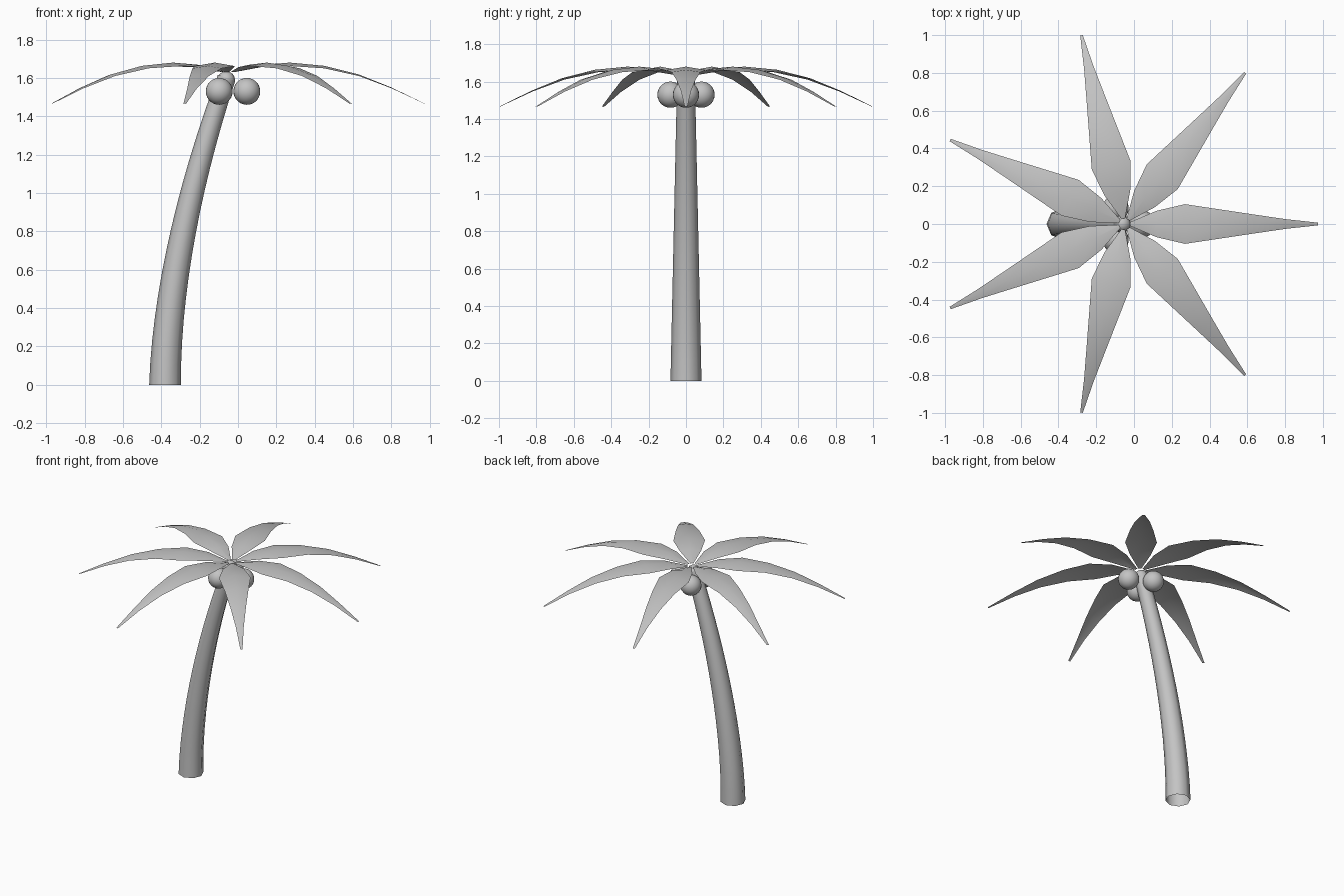
import bpy, bmesh, math
from mathutils import Vector

if "Cube" in bpy.data.objects:
    bpy.data.objects.remove(bpy.data.objects["Cube"])

grey = bpy.data.materials.new("plain grey")
grey.diffuse_color = (0.55, 0.55, 0.55, 1)
grey.use_nodes = True
grey.node_tree.nodes["Principled BSDF"].inputs["Base Color"].default_value = grey.diffuse_color


def finish(bm, name):
    bmesh.ops.recalc_face_normals(bm, faces=bm.faces)
    me = bpy.data.meshes.new(name)
    for f in bm.faces:
        f.smooth = True
    bm.to_mesh(me)
    bm.free()
    me.materials.append(grey)
    ob = bpy.data.objects.new(name, me)
    bpy.context.collection.objects.link(ob)
    return ob


def ball(name, centre, radius, u=24, v=14):
    bm = bmesh.new()
    bmesh.ops.create_uvsphere(bm, u_segments=u, v_segments=v, radius=radius)
    bmesh.ops.translate(bm, verts=bm.verts, vec=centre)
    return finish(bm, name)


# Trunk: bent, tapering, eight-sided open tube
SIDES, RINGS, TOP = 8, 14, 1.6
bm = bmesh.new()
rings = []
for i in range(RINGS + 1):
    t = i / RINGS
    centre = Vector((-0.38 + 0.32 * t ** 1.75, 0, TOP * t))
    tangent = Vector((0.32 * 1.75 * t ** 0.75, 0, TOP)).normalized()
    side = Vector((0, 1, 0))
    out = side.cross(tangent)
    r = 0.083 - 0.035 * t
    rings.append([bm.verts.new(centre + r * (out * math.cos(a) + side * math.sin(a)))
                  for a in (2 * math.pi * k / SIDES for k in range(SIDES))])
for lo, hi in zip(rings, rings[1:]):
    for k in range(SIDES):
        n = (k + 1) % SIDES
        bm.faces.new((lo[k], lo[n], hi[n], hi[k]))
finish(bm, "trunk")

# Rounded tip of the trunk
ball("trunk_tip", (-0.062, 0, 1.588), 0.047, 8, 8)

# Three coconuts under the crown
CROWN_X = -0.05
for i in range(3):
    a = math.radians(120 * i)
    ball(f"coconut_{i + 1}",
         (CROWN_X + 0.096 * math.cos(a), 0.096 * math.sin(a), 1.53), 0.07)

# Seven drooping fronds with a raised midrib: (distance, half width, height, ridge)
PROFILE = [(0.03, 0.01, 1.632, 0.002), (0.17, 0.07, 1.668, 0.012),
           (0.32, 0.105, 1.68, 0.018), (0.50, 0.078, 1.663, 0.013),
           (0.68, 0.051, 1.618, 0.008), (0.85, 0.026, 1.55, 0.004),
           (1.024, 0.007, 1.466, 0.001)]
for i in range(7):
    a = 2 * math.pi * i / 7
    along = Vector((math.cos(a), math.sin(a), 0))
    across = Vector((-math.sin(a), math.cos(a), 0))
    bm = bmesh.new()
    rows = []
    for d, w, z, ridge in PROFILE:
        mid = Vector((CROWN_X, 0, z)) + along * d
        drop = Vector((0, 0, ridge))
        rows.append([bm.verts.new(p) for p in
                     (mid - across * w - drop, mid, mid + across * w - drop)])
    for p, q in zip(rows, rows[1:]):
        for k in range(2):
            bm.faces.new((p[k], q[k], q[k + 1], p[k + 1]))
    ob = finish(bm, f"frond_{i + 1}")
    if ob.data.polygons[0].normal.z < 0:
        ob.data.flip_normals()
